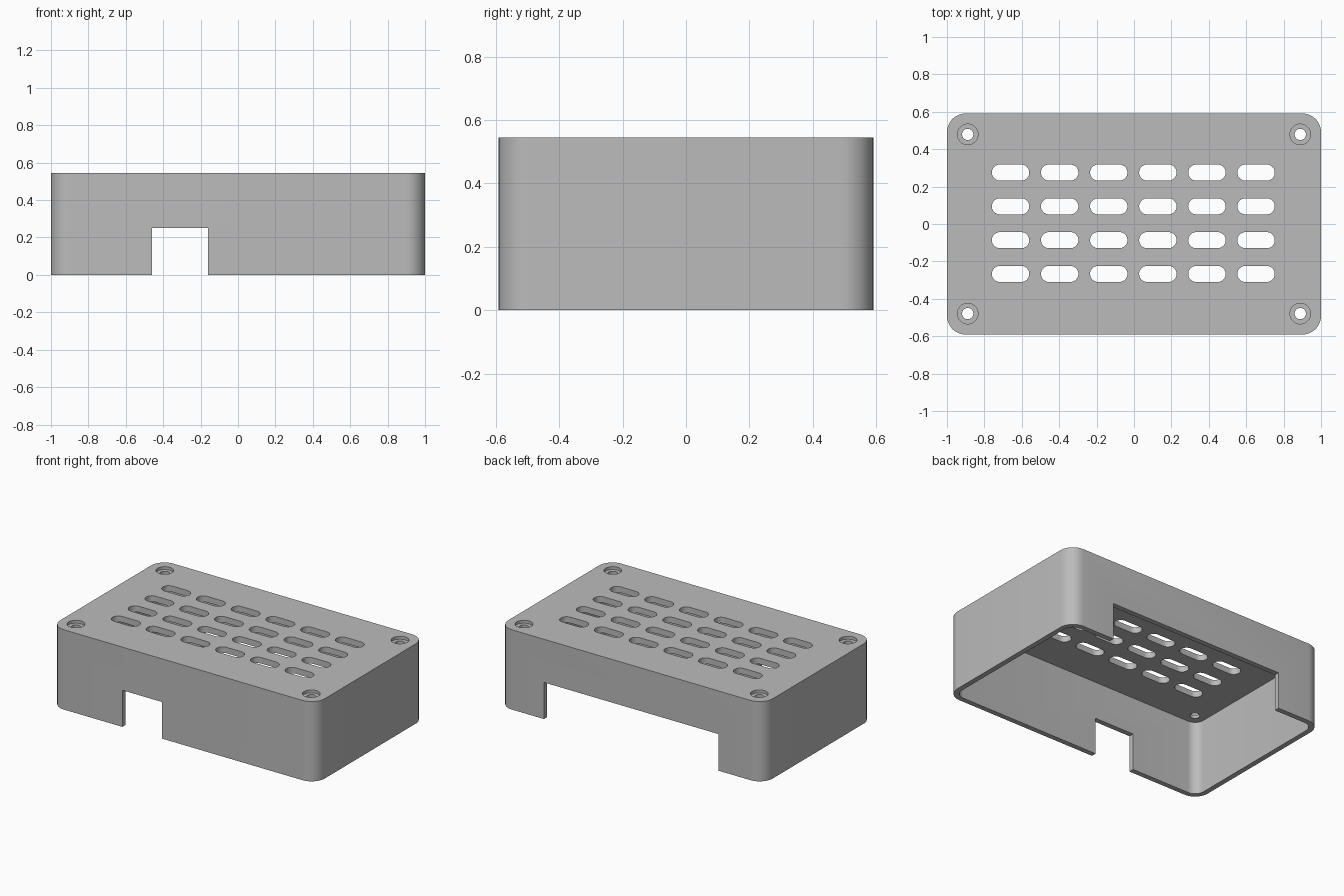
import bpy, bmesh
from math import cos, sin, pi, radians

if "Cube" in bpy.data.objects:
    bpy.data.objects.remove(bpy.data.objects["Cube"], do_unlink=True)

HX, HY, H = 1.0, 0.591, 0.545      # outer half sizes and height
WALL, CEILING, R = 0.035, 0.504, 0.1

grey = bpy.data.materials.new("plain grey")
grey.use_nodes = True
colour = (0.5, 0.5, 0.5, 1)
grey.diffuse_color = colour
grey.node_tree.nodes["Principled BSDF"].inputs["Base Color"].default_value = colour


def prism(name, x, y, hx, hy, r, z0, z1, steps=10):
    """Upright rounded-rectangle prism; also gives boxes, slots and cylinders."""
    points = []
    for k, (sx, sy) in enumerate([(1, 1), (-1, 1), (-1, -1), (1, -1)]):
        for i in range(steps + 1):
            a = (k + i / steps) * pi / 2
            p = (x + sx * (hx - r) + r * cos(a), y + sy * (hy - r) + r * sin(a))
            if all((p[0] - q[0]) ** 2 + (p[1] - q[1]) ** 2 > 1e-10 for q in points):
                points.append(p)
    bm = bmesh.new()
    face = bm.faces.new([bm.verts.new((px, py, z0)) for px, py in points])
    top = bmesh.ops.extrude_face_region(bm, geom=[face])["geom"]
    bmesh.ops.translate(bm, vec=(0, 0, z1 - z0),
                        verts=[v for v in top if isinstance(v, bmesh.types.BMVert)])
    bmesh.ops.recalc_face_normals(bm, faces=bm.faces)
    mesh = bpy.data.meshes.new(name)
    bm.to_mesh(mesh)
    bm.free()
    mesh.materials.append(grey)
    obj = bpy.data.objects.new(name, mesh)
    bpy.context.collection.objects.link(obj)
    return obj


def cut(target, cutter):
    """Subtract the cutter for good, then remove it."""
    mod = target.modifiers.new("cut", "BOOLEAN")
    mod.operation, mod.solver, mod.object = "DIFFERENCE", "EXACT", cutter
    bpy.context.view_layer.objects.active = target
    bpy.ops.object.modifier_apply(modifier=mod.name)
    bpy.data.objects.remove(cutter, do_unlink=True)


# Hollow shell, open below
cover = prism("enclosure_cover", 0, 0, HX, HY, R, 0, H)
cut(cover, prism("cavity", 0, 0, HX - WALL, HY - WALL, R - WALL, -0.1, CEILING))

# Cable notch in the front wall and wide opening in the back wall
cut(cover, prism("front_notch", -0.31, -HY, 0.15, 0.1, 0, -0.1, 0.25))
cut(cover, prism("back_opening", 0, HY, 0.66, 0.1, 0, -0.1, 0.25))

# Ventilation slots
for col in range(6):
    for row in range(4):
        cut(cover, prism("vent_slot", -0.66 + col * 0.2625, -0.267 + row * 0.1807,
                         0.1, 0.043, 0.043, 0.4, 0.7))

# Counterbored screw holes in the corners
for x in (-0.889, 0.889):
    for y in (-0.479, 0.479):
        cut(cover, prism("counterbore", x, y, 0.055, 0.055, 0.055, H - 0.02, 0.7))
        cut(cover, prism("screw_hole", x, y, 0.03, 0.03, 0.03, 0.4, 0.7))

# Smooth the rounded corners, keep the edges crisp
bpy.ops.object.select_all(action="DESELECT")
cover.select_set(True)
bpy.context.view_layer.objects.active = cover
bpy.ops.object.shade_smooth_by_angle(angle=radians(30))
